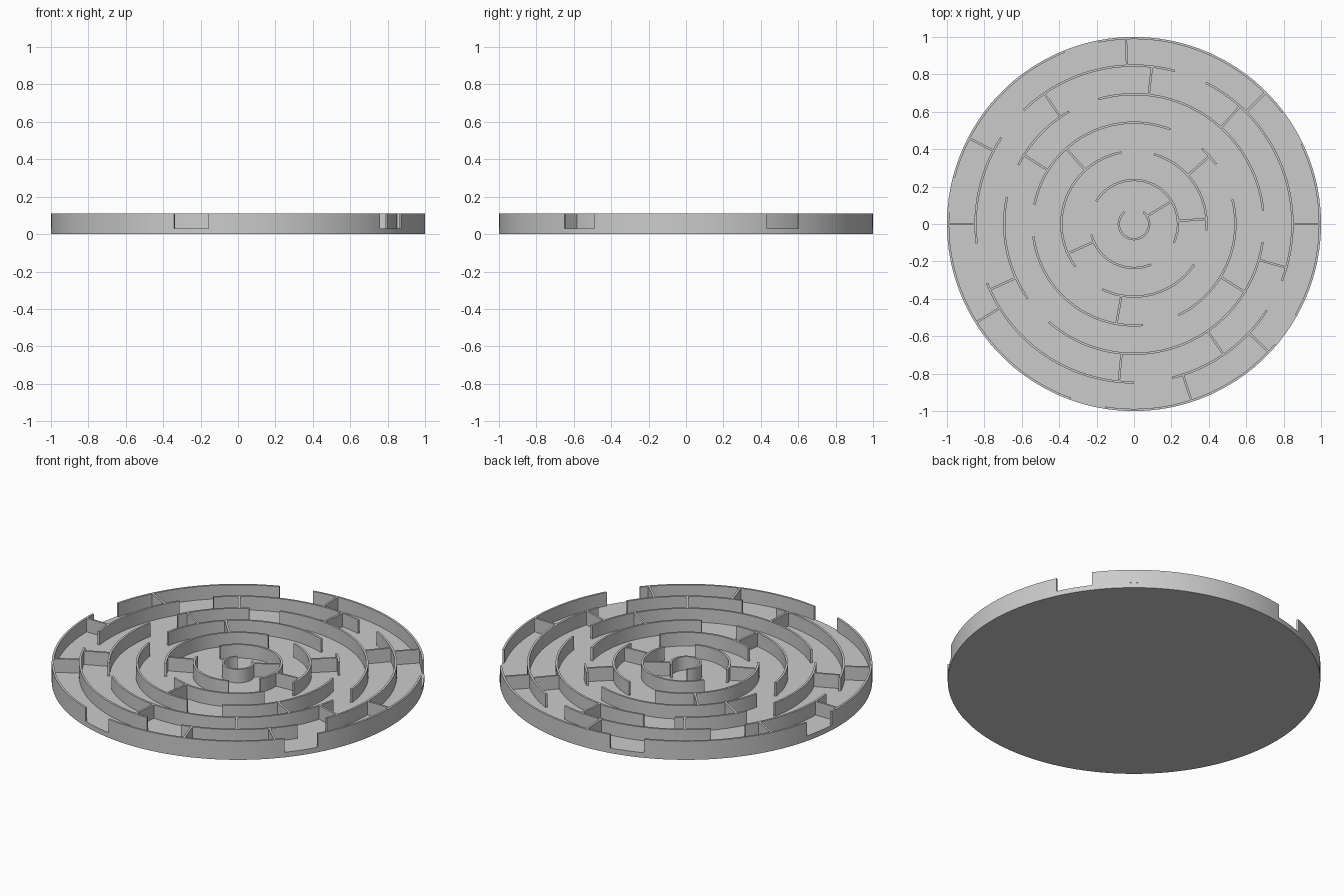
import bpy
import bmesh
from math import radians, cos, sin, ceil

default_cube = bpy.data.objects.get("Cube")
if default_cube:
    bpy.data.objects.remove(default_cube, do_unlink=True)

FLOOR, TOP, THICK = 0.03, 0.11, 0.012
RADII = [0.081, 0.235, 0.388, 0.542, 0.694, 0.847, 0.994]

# Curved walls of each ring, inner to outer: start and end angle in degrees
ARCS = [
    [(128, 412)],
    [(-25, 149), (194, 293)],
    [(-5, 74), (100, 216), (244, 326)],
    [(36, 48), (69, 169), (187, 275), (296, 374)],
    [(6, 106), (120, 153), (168, 215), (229, 352)],
    [(75, 134), (147, 187), (202, 270), (284, 327), (-21, 63)],
    [(-29.5, 25.5), (37, 101), (112, 165.5), (176.5, 250), (261, 319.5)],
]

# Straight walls joining each ring to the next one out, by angle
SPOKES = [
    [31],
    [4, 204],
    [42, 132, 260],
    [148, 328.5],
    [48, 83.5, 124.5, 204.5, 264.5, 304.5, 344],
    [0, 45, 92.5, 152.5, 180, 212, 288, 316.5],
]

gray = bpy.data.materials.new("light_gray")
gray.use_nodes = True
color = (0.6, 0.6, 0.6, 1)
gray.diffuse_color = color
gray.node_tree.nodes["Principled BSDF"].inputs["Base Color"].default_value = color


def finish(bm, name):
    """Turn a bmesh into a named, shaded object."""
    bmesh.ops.recalc_face_normals(bm, faces=bm.faces)
    mesh = bpy.data.meshes.new(name)
    bm.to_mesh(mesh)
    bm.free()
    mesh.materials.append(gray)
    obj = bpy.data.objects.new(name, mesh)
    bpy.context.collection.objects.link(obj)
    bpy.ops.object.select_all(action='DESELECT')
    obj.select_set(True)
    bpy.context.view_layer.objects.active = obj
    bpy.ops.object.shade_smooth_by_angle(angle=radians(30))


def sweep(bm, sections):
    """Skin a row of four-cornered cross-sections and cap both ends."""
    rows = [[bm.verts.new(p) for p in section] for section in sections]
    for a, b in zip(rows, rows[1:]):
        for i in range(4):
            j = (i + 1) % 4
            bm.faces.new((a[i], a[j], b[j], b[i]))
    bm.faces.new(rows[0])
    bm.faces.new(rows[-1])


def arc_wall(bm, radius, start, end):
    steps = max(4, ceil((end - start) / 2))
    inner, outer = radius - THICK / 2, radius + THICK / 2
    profile = [(inner, FLOOR), (outer, FLOOR), (outer, TOP), (inner, TOP)]
    sections = []
    for k in range(steps + 1):
        t = radians(start + (end - start) * k / steps)
        sections.append([(r * cos(t), r * sin(t), z) for r, z in profile])
    sweep(bm, sections)


def spoke_wall(bm, inner, outer, angle):
    c, s = cos(radians(angle)), sin(radians(angle))
    h = THICK / 2
    profile = [(-h, FLOOR), (h, FLOOR), (h, TOP), (-h, TOP)]
    sweep(bm, [[(r * c - w * s, r * s + w * c, z) for w, z in profile]
               for r in (inner, outer)])


# Round base plate
bm = bmesh.new()
bmesh.ops.create_cone(bm, cap_ends=True, segments=180, radius1=1, radius2=1, depth=FLOOR)
bmesh.ops.translate(bm, verts=bm.verts, vec=(0, 0, FLOOR / 2))
finish(bm, "base_plate")

# Concentric ring walls
for n, (radius, spans) in enumerate(zip(RADII, ARCS), 1):
    bm = bmesh.new()
    for start, end in spans:
        arc_wall(bm, radius, start, end)
    finish(bm, f"ring_wall_{n}")

# Radial walls between neighbouring rings
for n, angles in enumerate(SPOKES):
    bm = bmesh.new()
    for angle in angles:
        spoke_wall(bm, RADII[n], RADII[n + 1], angle)
    finish(bm, f"radial_walls_{n + 1}")
